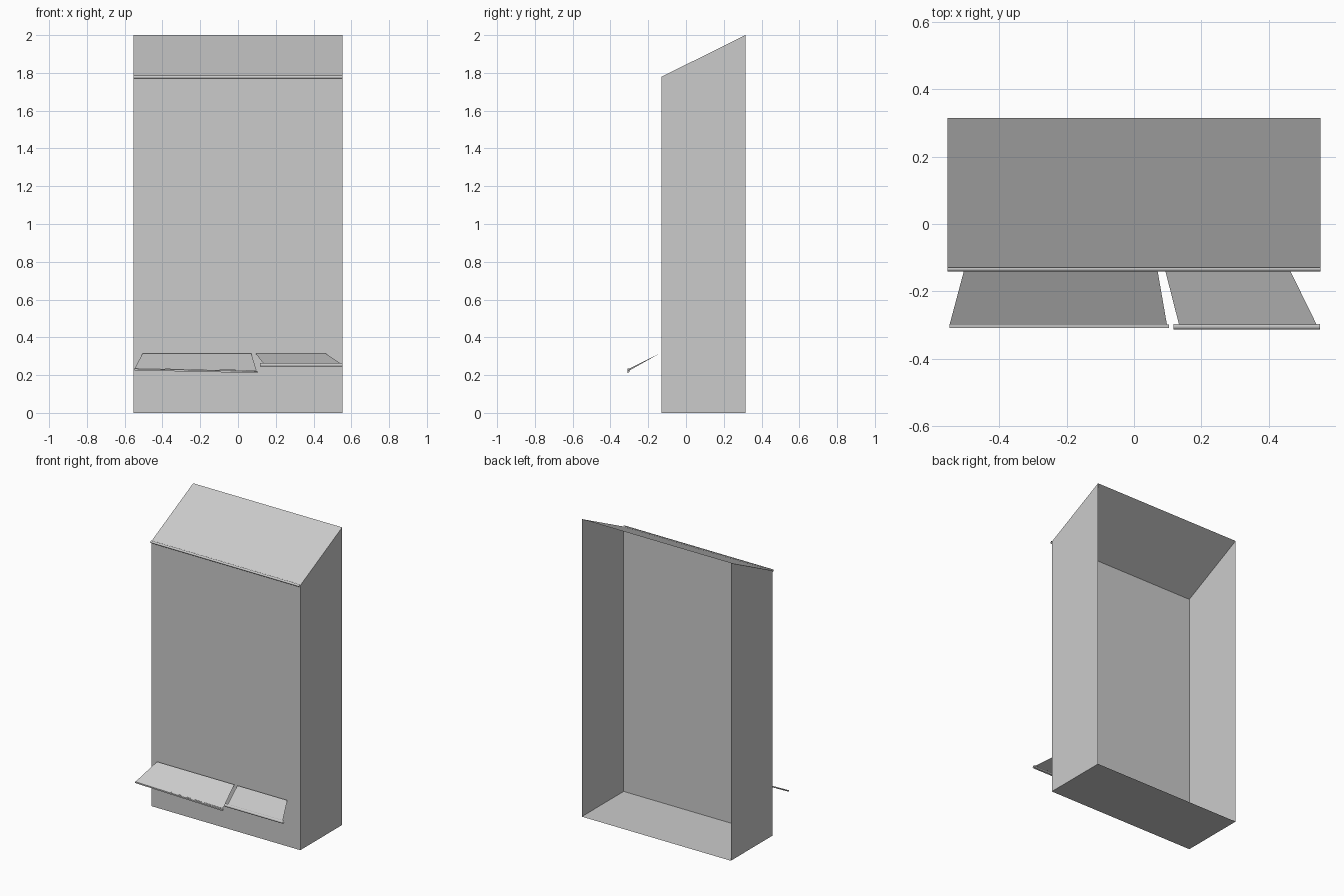
import bpy, bmesh
from math import sin, cos, radians

if "Cube" in bpy.data.objects:
    bpy.data.objects.remove(bpy.data.objects["Cube"])


def sheet(name, left, right, smooth=False):
    """Open surface strip between a left and a right rail of points."""
    bm = bmesh.new()
    a = [bm.verts.new(p) for p in left]
    b = [bm.verts.new(p) for p in right]
    for i in range(len(a) - 1):
        bm.faces.new((a[i], a[i + 1], b[i + 1], b[i]))
    me = bpy.data.meshes.new(name)
    bm.to_mesh(me)
    bm.free()
    for p in me.polygons:
        p.use_smooth = smooth
    ob = bpy.data.objects.new(name, me)
    bpy.context.collection.objects.link(ob)
    return ob


def rolled_edge(name, x0, x1, y, z0, z1, r, start, end, n=8):
    """Rounded bead along x; its height may differ at both ends."""
    def arc(x, z):
        angles = [radians(start + (end - start) * i / n) for i in range(n + 1)]
        return [(x, y + r * cos(t), z + r * sin(t)) for t in angles]
    return sheet(name, arc(x0, z0), arc(x1, z1), True)


# Cabinet shell, open at the back
W, F, B, ZF, ZB = 0.554, -0.129, 0.315, 1.78, 2.0
profile = [(B, 0), (F, 0), (F, ZF), (B, ZB)]
sheet("cabinet_floor_front_roof",
      [(-W, y, z) for y, z in profile], [(W, y, z) for y, z in profile])
for side, x in (("left", -W), ("right", W)):
    sheet("cabinet_side_" + side,
          [(x, F, 0), (x, F, ZF)], [(x, B, 0), (x, B, ZB)])

# Rounded lip along the front of the roof
rolled_edge("roof_lip", -W, W, -0.133, 1.778, 1.778, 0.008, 60, 300)

# Wide tilted tray with a slightly sloping front lip
sheet("wide_tray",
      [(-0.505, -0.139, 0.315), (-0.548, -0.300, 0.234)],
      [(0.070, -0.139, 0.315), (0.098, -0.300, 0.224)])
sheet("wide_tray_lip",
      [(-0.548, -0.299, 0.234), (-0.548, -0.309, 0.234),
       (-0.548, -0.309, 0.225), (-0.548, -0.299, 0.229)],
      [(0.104, -0.299, 0.222), (0.104, -0.309, 0.220),
       (0.104, -0.309, 0.211), (0.104, -0.299, 0.216)])

# Narrow tilted tray with a rolled front lip
sheet("narrow_tray",
      [(0.093, -0.139, 0.315), (0.134, -0.300, 0.262)],
      [(0.464, -0.139, 0.315), (0.543, -0.300, 0.262)])
rolled_edge("narrow_tray_lip", 0.117, 0.553, -0.304, 0.254, 0.254, 0.010, 40, 320)
